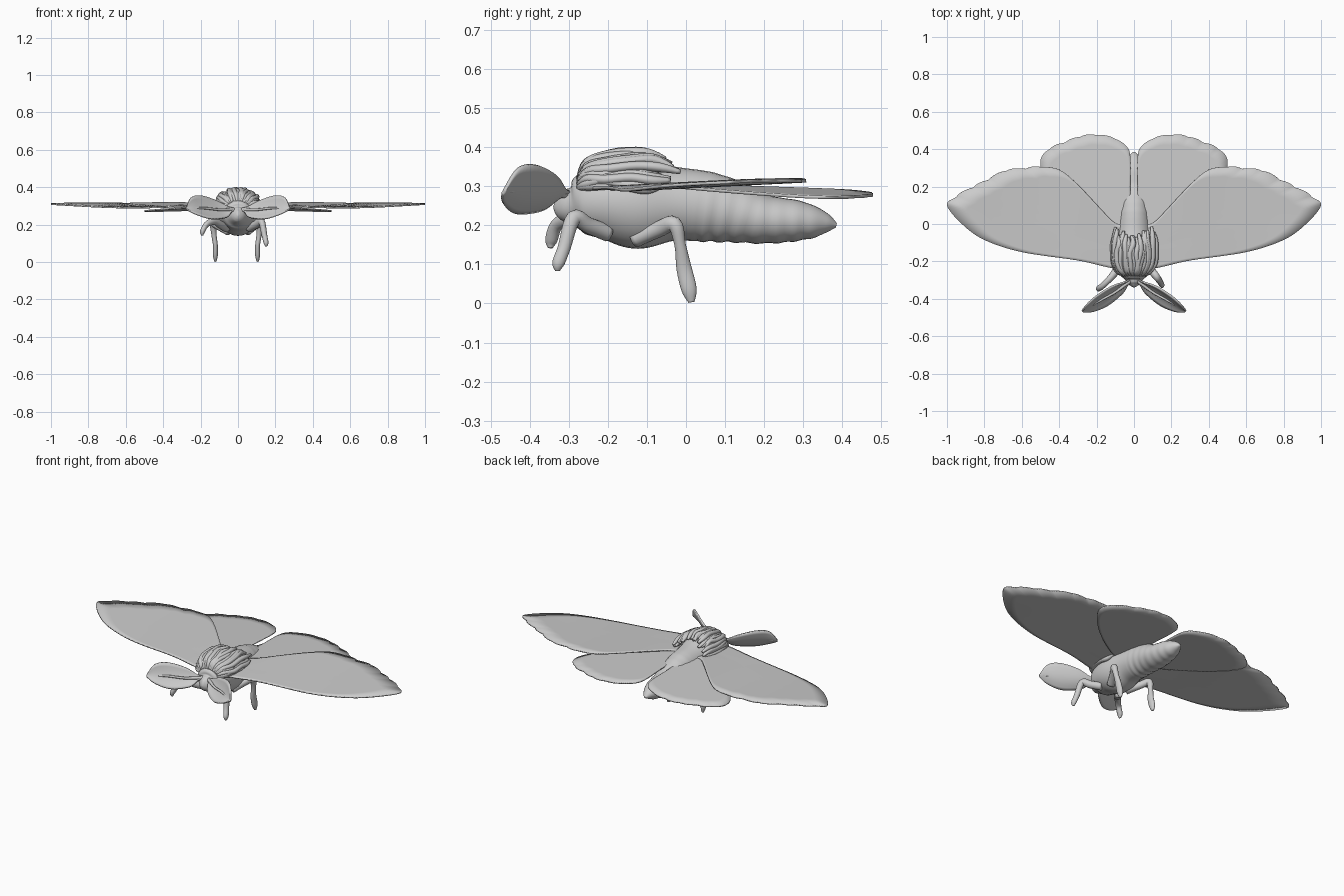
import bpy, bmesh, math, random
from mathutils import Vector

random.seed(4)
if "Cube" in bpy.data.objects:
    bpy.data.objects.remove(bpy.data.objects["Cube"])

grey = bpy.data.materials.new("plain grey")
grey.use_nodes = True
COLOUR = (0.6, 0.6, 0.6, 1)
grey.diffuse_color = COLOUR
grey.node_tree.nodes["Principled BSDF"].inputs["Base Color"].default_value = COLOUR


def finish(name, bm):
    """Turn a bmesh into a smooth-shaded grey object."""
    bmesh.ops.recalc_face_normals(bm, faces=bm.faces)
    for f in bm.faces:
        f.smooth = True
    mesh = bpy.data.meshes.new(name)
    bm.to_mesh(mesh)
    bm.free()
    mesh.materials.append(grey)
    ob = bpy.data.objects.new(name, mesh)
    bpy.context.collection.objects.link(ob)
    return ob


def mirror(ob):
    ob.modifiers.new("mirror", 'MIRROR').use_mirror_merge = False


def thicken(ob, amount):
    mod = ob.modifiers.new("thickness", 'SOLIDIFY')
    mod.thickness, mod.offset = amount, 0


def spline(points, steps, closed=False):
    """Catmull-Rom interpolation of points of any dimension."""
    n, out = len(points), []

    def at(i):
        return points[i % n] if closed else points[max(0, min(n - 1, i))]
    for i in range(n if closed else n - 1):
        for s in range(steps):
            t = s / steps
            out.append([0.5 * (2 * b + (c - a) * t + (2 * a - 5 * b + 4 * c - d) * t * t
                               + (3 * b - a - 3 * c + d) * t ** 3)
                        for a, b, c, d in zip(at(i - 1), at(i), at(i + 1), at(i + 2))])
    if not closed:
        out.append(list(points[-1]))
    return out


def loft(name, stations, steps=5, sides=14, ripple=None):
    """Oval tube through stations (x, y, z, side radius, up radius)."""
    path = spline(stations, steps)
    bm = bmesh.new()
    rings = []
    for i, (x, y, z, rs, ru) in enumerate(path):
        a = Vector(path[max(i - 1, 0)][:3])
        b = Vector(path[min(i + 1, len(path) - 1)][:3])
        tangent = (b - a).normalized()
        side = (Vector((1, 0, 0)) - tangent * tangent.x).normalized()
        up = side.cross(tangent)
        ring = []
        for k in range(sides):
            ang = math.tau * k / sides
            r = ripple(y, ang) if ripple else 1
            ring.append(bm.verts.new(Vector((x, y, z)) + side * rs * r * math.cos(ang)
                                     + up * ru * r * math.sin(ang)))
        rings.append(ring)
    for p, q in zip(rings, rings[1:]):
        for k in range(sides):
            bm.faces.new((p[k], p[(k + 1) % sides], q[(k + 1) % sides], q[k]))
    bm.faces.new(rings[0])
    bm.faces.new(rings[-1])
    return finish(name, bm)


def wing(name, root, outline, height, scalloped):
    """Thin mirrored wing: rings shrink from the outline towards the root."""
    edge = spline(outline, 8, closed=True)
    bm = bmesh.new()
    rings = []
    for j in range(1, 9):
        f, ring = j / 8, []
        for i, (x, y) in enumerate(edge):
            wave = 0.006 * abs(math.sin(i * math.pi / 8)) if scalloped(i // 8) else 0
            g = f * (1 + wave / 0.5)
            px, py = root[0] + (x - root[0]) * g, root[1] + (y - root[1]) * g
            ring.append(bm.verts.new((px, py, height(px, py))))
        rings.append(ring)
    n = len(edge)
    centre = bm.verts.new((*root, height(*root)))
    for i in range(n):
        k = (i + 1) % n
        bm.faces.new((centre, rings[0][i], rings[0][k]))
        for p, q in zip(rings, rings[1:]):
            bm.faces.new((p[i], q[i], q[k], p[k]))
    ob = finish(name, bm)
    thicken(ob, 0.008)
    mirror(ob)


# Body: head, thorax and a ringed abdomen
def body_ripple(y, ang):
    if y < 0.04:
        return 1
    return 1 + 0.025 * math.sin(math.tau * y / 0.045) * (0.6 - 0.4 * math.sin(ang))


loft("body", [(0, y, z, rx, rz) for y, z, rx, rz in (
    (-0.335, 0.262, 0.008, 0.015), (-0.32, 0.257, 0.03, 0.036), (-0.295, 0.252, 0.05, 0.05),
    (-0.265, 0.255, 0.08, 0.078), (-0.2, 0.26, 0.1, 0.1), (-0.12, 0.255, 0.105, 0.115),
    (-0.03, 0.255, 0.092, 0.095), (0.05, 0.248, 0.085, 0.09), (0.12, 0.235, 0.08, 0.08),
    (0.2, 0.216, 0.075, 0.063), (0.28, 0.212, 0.062, 0.053), (0.33, 0.208, 0.045, 0.04),
    (0.36, 0.205, 0.028, 0.025), (0.385, 0.2, 0.008, 0.006))], steps=8, sides=28,
    ripple=body_ripple)

# Wings
wing("forewings", (0.1, -0.12),
     [(0.06, -0.23), (0.12, -0.235), (0.3, -0.195), (0.6, -0.15), (0.8, -0.085), (0.92, 0.0),
      (1.0, 0.1), (0.95, 0.145), (0.86, 0.195), (0.78, 0.235), (0.68, 0.285), (0.58, 0.295),
      (0.5, 0.305), (0.4, 0.29), (0.3, 0.21), (0.12, 0.02), (0.05, -0.03)],
     lambda x, y: 0.304 + 0.05 * y - 0.003 * x + 0.004 * math.sin(8 * x),
     lambda i: 6 < i < 12)
wing("hindwings", (0.1, 0.04),
     [(0.02, -0.02), (0.02, 0.2), (0.018, 0.34), (0.035, 0.41), (0.1, 0.455), (0.2, 0.475),
      (0.29, 0.465), (0.37, 0.435), (0.45, 0.4), (0.5, 0.33), (0.47, 0.25), (0.36, 0.13),
      (0.22, 0.02), (0.08, -0.06)],
     lambda x, y: 0.304 - 0.04 * x - 0.035 * y,
     lambda i: 3 < i < 9)

# Leaf-shaped antennae with a stalk and midrib
rear_edge = spline([(0.01, -0.29, 0.285), (0.05, -0.31, 0.295), (0.12, -0.335, 0.33),
                    (0.2, -0.385, 0.355), (0.25, -0.43, 0.345), (0.278, -0.465, 0.29)], 5)
front_edge = spline([(0.0, -0.3, 0.28), (0.03, -0.325, 0.272), (0.06, -0.37, 0.24),
                     (0.14, -0.435, 0.232), (0.22, -0.468, 0.255), (0.275, -0.47, 0.282)], 5)
bm = bmesh.new()
rows = []
for a, b in zip(rear_edge, front_edge):
    a, b = Vector(a), Vector(b)
    dip = Vector((0.1, 0.6, -0.8)) * (b - a).length * 0.12
    rows.append([bm.verts.new(a.lerp(b, t / 8) + dip * math.sin(math.pi * t / 8))
                 for t in range(9)])
for p, q in zip(rows, rows[1:]):
    for k in range(8):
        bm.faces.new((p[k], p[k + 1], q[k + 1], q[k]))
leaves = finish("antenna_leaves", bm)
thicken(leaves, 0.009)
mirror(leaves)
mirror(loft("antenna_midribs", [(0.0, -0.29, 0.275, 0.012, 0.012), (0.04, -0.32, 0.28, 0.009, 0.009),
                                (0.1, -0.365, 0.28, 0.007, 0.007), (0.18, -0.41, 0.288, 0.006, 0.006),
                                (0.275, -0.465, 0.286, 0.003, 0.003)], sides=10))

# Legs: bent thigh and a paddle-like foot
for label, s, foot in (("left", 1, (0.15, -0.327, 0.083)), ("right", -1, (0.19, -0.345, 0.142))):
    x, y, z = foot
    loft(label + "_front_leg", [
        (0.06 * s, -0.2, 0.18, 0.022, 0.022), (0.095 * s, -0.25, 0.2, 0.021, 0.021),
        (0.125 * s, -0.288, 0.218, 0.018, 0.02), ((0.35 * 0.125 + 0.65 * x) * s, y + 0.015, z + 0.06, 0.015, 0.017),
        (x * s, y, z + 0.02, 0.013, 0.016), (x * s, y - 0.002, z, 0.005, 0.006)])
for label, s, shift in (("left", 1, 0), ("right", -1, 0.016)):
    loft(label + "_back_leg", [
        (0.05 * s, -0.13, 0.165, 0.025, 0.022), ((0.085 + shift) * s, -0.07, 0.19, 0.02, 0.021),
        ((0.115 + shift) * s, -0.03, 0.203, 0.018, 0.02), ((0.113 + shift) * s, -0.015, 0.15, 0.014, 0.015),
        ((0.105 + shift) * s, -0.005, 0.09, 0.013, 0.02), ((0.105 + shift) * s, 0.008, 0.035, 0.013, 0.02),
        ((0.105 + shift) * s, 0.014, 0.003, 0.006, 0.008)])

# Layered locks of fur sweeping back over the thorax
FUR_PROFILE = ((-0.275, 0.5, 0.3), (-0.25, 0.75, 0.68), (-0.2, 0.97, 0.88),
               (-0.13, 1, 1), (-0.07, 0.97, 0.97), (-0.02, 0.9, 0.8))
for i in range(27):
    layer = i % 3
    angle = math.radians(-88 + 176 * i / 26)
    reach = random.uniform(0.82, 1.03) - 0.04 * layer
    size = random.uniform(0.94, 1.03) - 0.04 * layer
    stations = []
    for j, (y, w, h) in enumerate(FUR_PROFILE):
        a = angle + random.uniform(-0.09, 0.09)
        thick = 0.5 if j in (0, 5) else 1
        stations.append((0.122 * size * w * math.sin(a), -0.275 + (y + 0.275) * reach,
                         0.296 + 0.098 * size * h * math.cos(a),
                         0.014 * thick, 0.012 * thick))
    loft("fur_lock_%02d" % (i + 1), stations, steps=4, sides=8)
